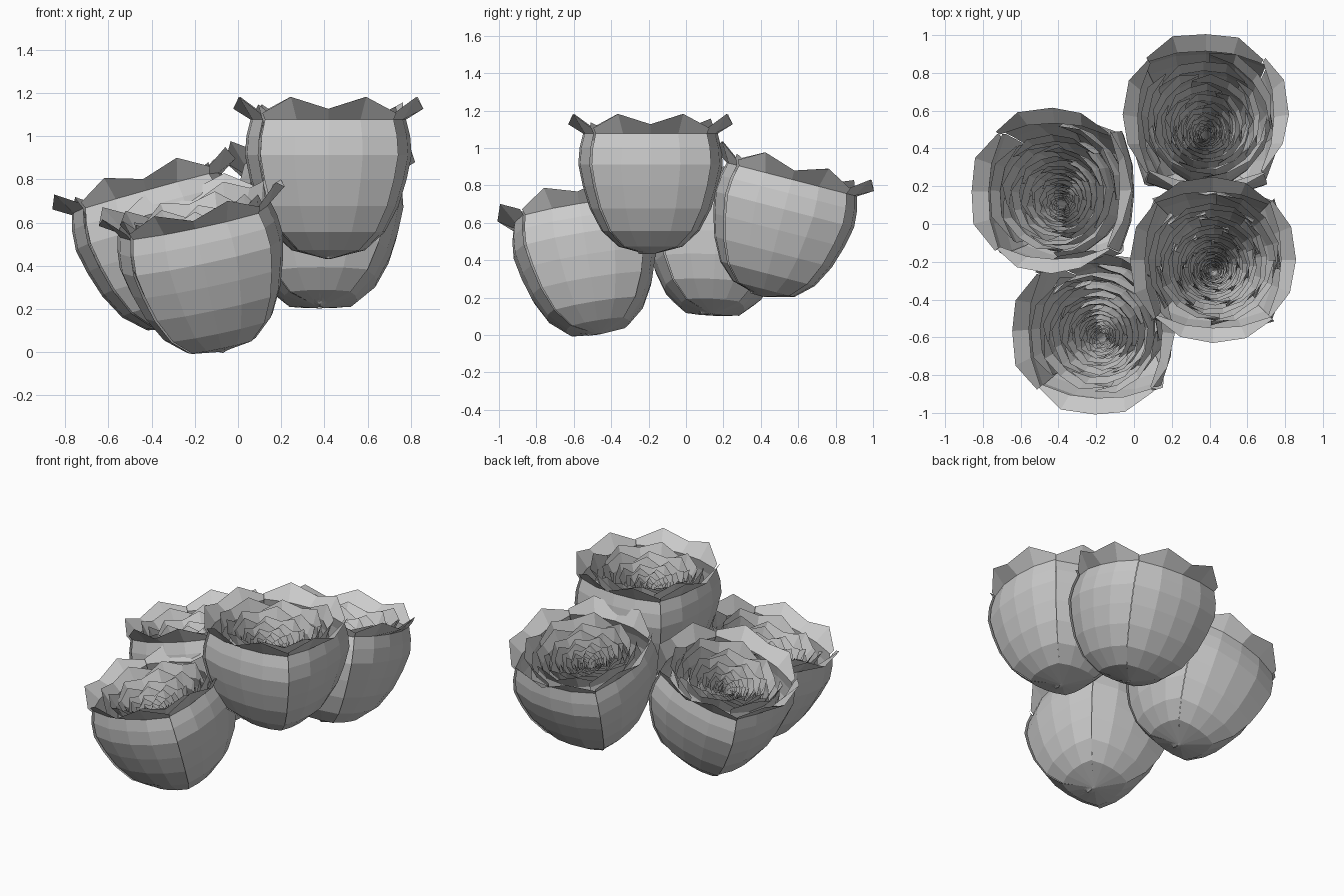
import bpy, bmesh, random
from math import sin, cos, radians
from mathutils import Matrix, Vector

if "Cube" in bpy.data.objects:
    bpy.data.objects.remove(bpy.data.objects["Cube"])

random.seed(4)

# petal side profile: radius, height
PROFILE = [(0.012, 0.0), (0.17, 0.04), (0.262, 0.125), (0.325, 0.245), (0.362, 0.365),
           (0.386, 0.48), (0.379, 0.57), (0.36, 0.645)]
# per column: angle and radius factor (outer petals are flattened, four make a rounded square)
OUTER_COLS = [(-45, 1.17), (-23, 1.05), (0, 1.0), (23, 1.05), (45, 1.17)]
INNER_COLS = [(-47, 1.08), (-24, 1.03), (0, 1.0), (24, 1.03), (47, 1.08)]
# heart-shaped lip: radius, height per column
OUTER_LIP = [(0.375, 0.675), (0.425, 0.75), (0.44, 0.695), (0.425, 0.75), (0.375, 0.675)]
INNER_LIP = [(0.36, 0.68), (0.395, 0.75), (0.405, 0.71), (0.395, 0.75), (0.36, 0.68)]


def make_petal(lip, cols, thickness):
    bm = bmesh.new()
    grid = []
    for row in [[p] * 5 for p in PROFILE] + [lip]:
        line = []
        for c, (r, z) in enumerate(row):
            a, f = radians(cols[c][0]), cols[c][1]
            k = r * f * (1 + 0.008 * (c - 2))      # slight skew so neighbours overlap
            line.append(bm.verts.new((k * cos(a), k * sin(a), z)))
        grid.append(line)
    for lo, hi in zip(grid, grid[1:]):
        for c in range(4):
            bm.faces.new((lo[c], lo[c + 1], hi[c + 1], hi[c]))
    bmesh.ops.solidify(bm, geom=bm.faces[:], thickness=thickness)
    bmesh.ops.recalc_face_normals(bm, faces=bm.faces[:])
    me = bpy.data.meshes.new("petal")
    bm.to_mesh(me)
    bm.free()
    return me


def make_blossom():
    outer = make_petal(OUTER_LIP, OUTER_COLS, 0.017)
    inner = make_petal(INNER_LIP, INNER_COLS, 0.02)
    bm = bmesh.new()

    def add(petal, angle, s, sz, shift=0.0):
        n = len(bm.verts)
        bm.from_mesh(petal)
        bm.verts.ensure_lookup_table()
        m = (Matrix.Translation((0, shift, 0)) @ Matrix.Rotation(angle, 4, 'Z')
             @ Matrix.Diagonal((s, s, sz, 1)))
        bmesh.ops.transform(bm, matrix=m, verts=bm.verts[n:])

    # four outer petals
    for i in range(4):
        add(outer, radians(90 * i), 1.0, 1.0)
    # inner spiral of shrinking petals, its heart a little off centre
    s = 0.9
    for i in range(60):
        add(inner, radians(40 + 137.5 * i), s * random.uniform(0.985, 1.015),
            0.67 + 0.33 * s, -0.065 * (1 - s))
        s *= 0.955
    me = bpy.data.meshes.new("blossom")
    bm.to_mesh(me)
    bm.free()
    bpy.data.meshes.remove(outer)
    bpy.data.meshes.remove(inner)
    return me


blossom = make_blossom()

# name, base point, lean of the axis in x and y (degrees)
BLOSSOMS = [
    ("blossom_top", (0.418, -0.19, 0.432), 0, 0),
    ("blossom_back", (0.38, 0.405, 0.207), 0, 14.5),
    ("blossom_left", (-0.25, 0.14, 0.11), -15.5, 3),
    ("blossom_front", (-0.07, -0.465, 0.005), -12, -9),
]
for name, base, lx, ly in BLOSSOMS:
    ob = bpy.data.objects.new(name, blossom)
    bpy.context.collection.objects.link(ob)
    axis = Vector((sin(radians(lx)), sin(radians(ly)), 0))
    axis.z = (1 - axis.length_squared) ** 0.5
    ob.rotation_mode = 'QUATERNION'
    ob.rotation_quaternion = Vector((0, 0, 1)).rotation_difference(axis)
    ob.location = base
